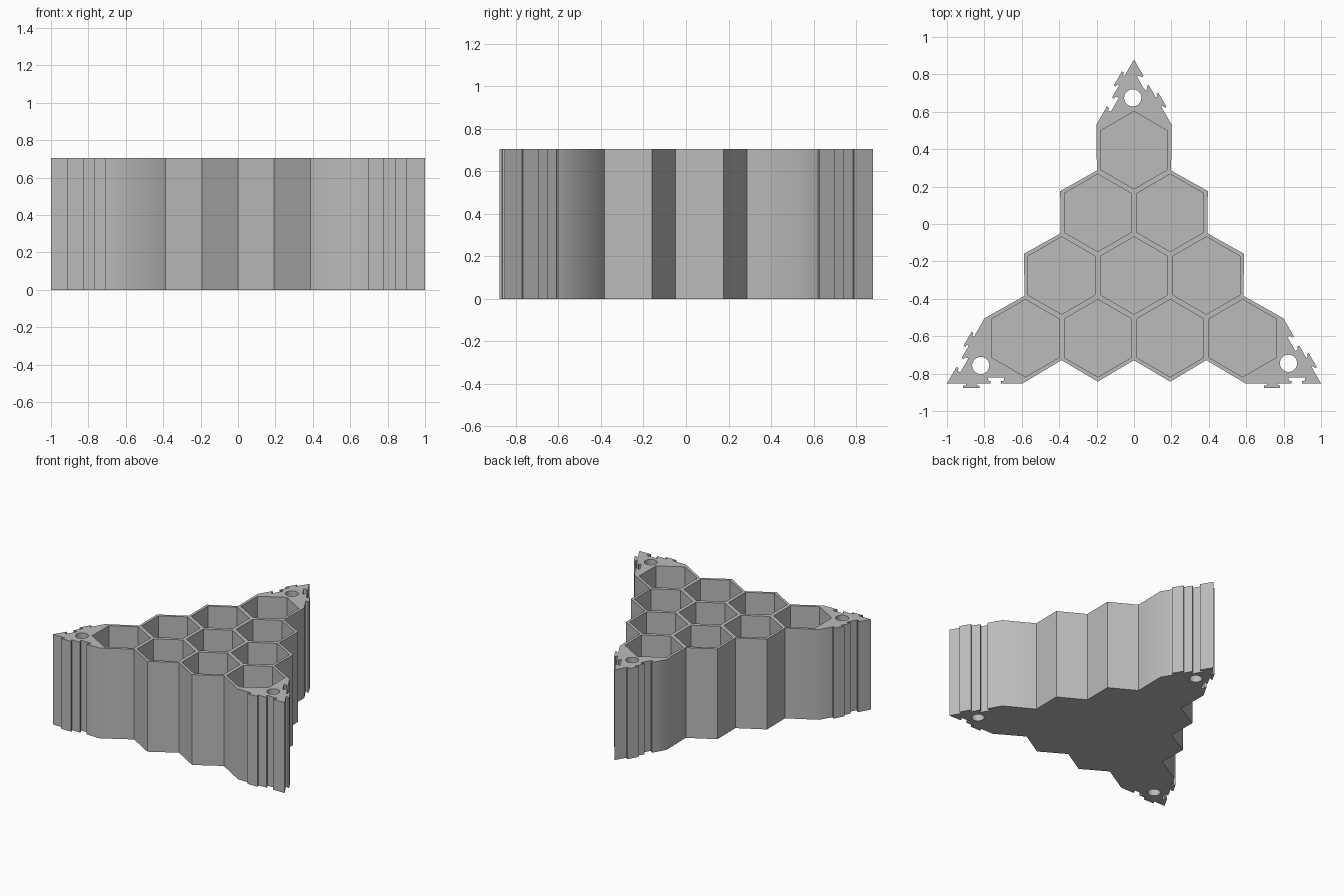
import bpy, bmesh
from math import radians, sin, cos, pi, sqrt
from mathutils import Vector, Matrix

if "Cube" in bpy.data.objects:
    bpy.data.objects.remove(bpy.data.objects["Cube"])

HEIGHT, FLOOR = 0.705, 0.03
CENTRE = Vector((0, -0.2755, 0))
PITCH = 0.387               # spacing of neighbouring cells
ROW = PITCH * sqrt(3) / 2
CELL = 0.207                # corner radius of a cell
EDGE = -0.5775              # triangle edge, relative to the centre

grey = bpy.data.materials.new("light grey")
grey.use_nodes = True
grey.diffuse_color = (0.5, 0.5, 0.5, 1)
grey.node_tree.nodes["Principled BSDF"].inputs["Base Color"].default_value = (0.5, 0.5, 0.5, 1)


def prism(bm, points, z0, z1):
    """Extrude a counterclockwise outline from z0 up to z1."""
    low = [bm.verts.new((p[0], p[1], z0)) for p in points]
    high = [bm.verts.new((p[0], p[1], z1)) for p in points]
    bm.faces.new(low[::-1])
    bm.faces.new(high)
    for i in range(len(points)):
        j = (i + 1) % len(points)
        bm.faces.new((low[i], low[j], high[j], high[i]))


def ring(x, y, radius, sides):
    return [(x + radius * sin(-2 * pi * i / sides), y + radius * cos(2 * pi * i / sides))
            for i in range(sides)]


def make_object(name, bm):
    mesh = bpy.data.meshes.new(name)
    bm.to_mesh(mesh)
    bm.free()
    mesh.materials.append(grey)
    obj = bpy.data.objects.new(name, mesh)
    bpy.context.collection.objects.link(obj)
    return obj


def joint(x, depth):
    """T-shaped tab (negative depth) or socket (positive depth) on the edge."""
    neck, head = 0.028, 0.043
    profile = [(-neck, 0), (-neck, 0.4), (-head, 0.5), (-head, 1)]
    profile += [(-a, b) for a, b in reversed(profile)]
    return [(x + a, EDGE + b * depth) for a, b in profile]


# One side of the outline: corner, joints, zigzag of cell walls, joints
valley = EDGE + 0.125
side = [(-1, EDGE)] + joint(-0.87, -0.024) + joint(-0.738, 0.032)
side += [(-0.597, EDGE), (-PITCH, valley), (-PITCH / 2, EDGE + 0.01), (0, valley),
         (PITCH / 2, EDGE + 0.01), (PITCH, valley), (0.597, EDGE)]
side += joint(0.738, -0.024) + joint(0.87, 0.032)

outline = []
for turn in range(3):
    spin = Matrix.Rotation(radians(120 * turn), 3, "Z")
    outline += [CENTRE + spin @ Vector((x, y, 0)) for x, y in side]

bm = bmesh.new()
prism(bm, outline, 0, HEIGHT)
tray = make_object("honeycomb_tray", bm)

# Cutters: ten hexagonal cells and three corner holes
bm = bmesh.new()
for row in range(4):
    for i in range(row + 1):
        x = (i - row / 2) * PITCH
        y = CENTRE.y + (2 - row) * ROW
        prism(bm, ring(x, y, CELL, 6), FLOOR, HEIGHT + 0.1)
for turn in range(3):
    p = CENTRE + Matrix.Rotation(radians(120 * turn + 0.4), 3, "Z") @ Vector((0, 0.95, 0))
    prism(bm, ring(p.x, p.y, 0.046, 32), -0.1, HEIGHT + 0.1)
cutter = make_object("cell_cutter", bm)
cutter.hide_render = True

# Cut the cells, then drop the cutter
cut = tray.modifiers.new("cells", "BOOLEAN")
cut.operation = "DIFFERENCE"
cut.solver = "EXACT"
cut.object = cutter
bpy.context.view_layer.objects.active = tray
bpy.ops.object.select_all(action="DESELECT")
tray.select_set(True)
bpy.ops.object.modifier_apply(modifier=cut.name)
bpy.data.objects.remove(cutter)
bpy.ops.object.shade_smooth_by_angle(angle=radians(32))
